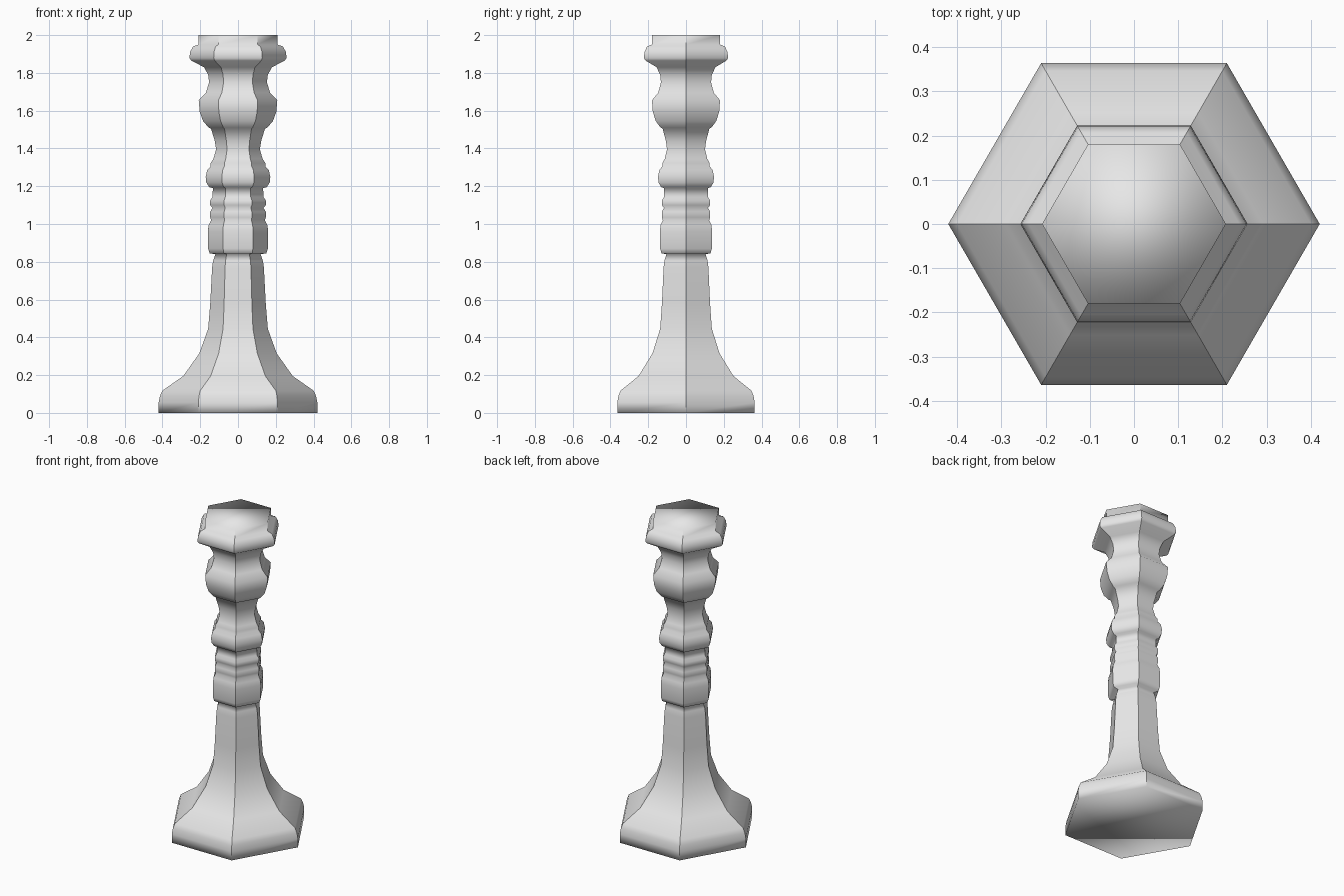
import bpy
import bmesh
from math import cos, sin, pi, radians

cube = bpy.data.objects.get("Cube")
if cube:
    bpy.data.objects.remove(cube, do_unlink=True)

SIDES = 6

# Plain grey for the whole piece
grey = bpy.data.materials.new("light_grey")
grey.use_nodes = True
colour = (0.8, 0.8, 0.8, 1)
grey.diffuse_color = colour
grey.node_tree.nodes["Principled BSDF"].inputs["Base Color"].default_value = colour

# Turned outline as (corner radius, height)
foot = [(.42, 0), (.42, .055), (.413, .09), (.4, .118), (.29, .195), (.205, .315),
        (.158, .445), (.147, .58), (.137, .77), (.132, .805), (.12, .84)]
block = [(.15, .845), (.158, .87), (.16, .96), (.155, .995), (.142, 1.02)]
rings = [(.147, 1.035), (.147, 1.065), (.135, 1.085), (.147, 1.1), (.147, 1.125),
         (.135, 1.142), (.133, 1.19)]
bead = [(.152, 1.195), (.168, 1.22), (.171, 1.25), (.163, 1.285), (.145, 1.305),
        (.145, 1.322), (.13, 1.345), (.116, 1.395), (.123, 1.44), (.143, 1.505)]
bulb = [(.155, 1.51), (.185, 1.545), (.203, 1.595), (.208, 1.655), (.17, 1.695),
        (.153, 1.75), (.158, 1.79), (.18, 1.83)]
rim = [(.247, 1.865), (.257, 1.878), (.254, 1.91), (.238, 1.94), (.208, 1.95), (.208, 2)]
outline = foot + block + rings + bead + bulb + rim

# Sweep the outline round six corners and cap both ends
bm = bmesh.new()
loops = [[bm.verts.new((r * cos(2 * pi * i / SIDES), r * sin(2 * pi * i / SIDES), z))
          for i in range(SIDES)] for r, z in outline]
for low, high in zip(loops, loops[1:]):
    for i in range(SIDES):
        j = (i + 1) % SIDES
        bm.faces.new((low[i], low[j], high[j], high[i]))
bm.faces.new(loops[0][::-1])
bm.faces.new(loops[-1])

# Crisp corners, soft mouldings along each side
for face in bm.faces:
    face.smooth = True
for edge in bm.edges:
    a, b = edge.verts
    corner = abs(a.co.z - b.co.z) > 0.0001
    edge.smooth = not corner and edge.calc_face_angle() < radians(42)

mesh = bpy.data.meshes.new("candlestick")
bm.to_mesh(mesh)
bm.free()
mesh.materials.append(grey)
candlestick = bpy.data.objects.new("candlestick", mesh)
bpy.context.scene.collection.objects.link(candlestick)
